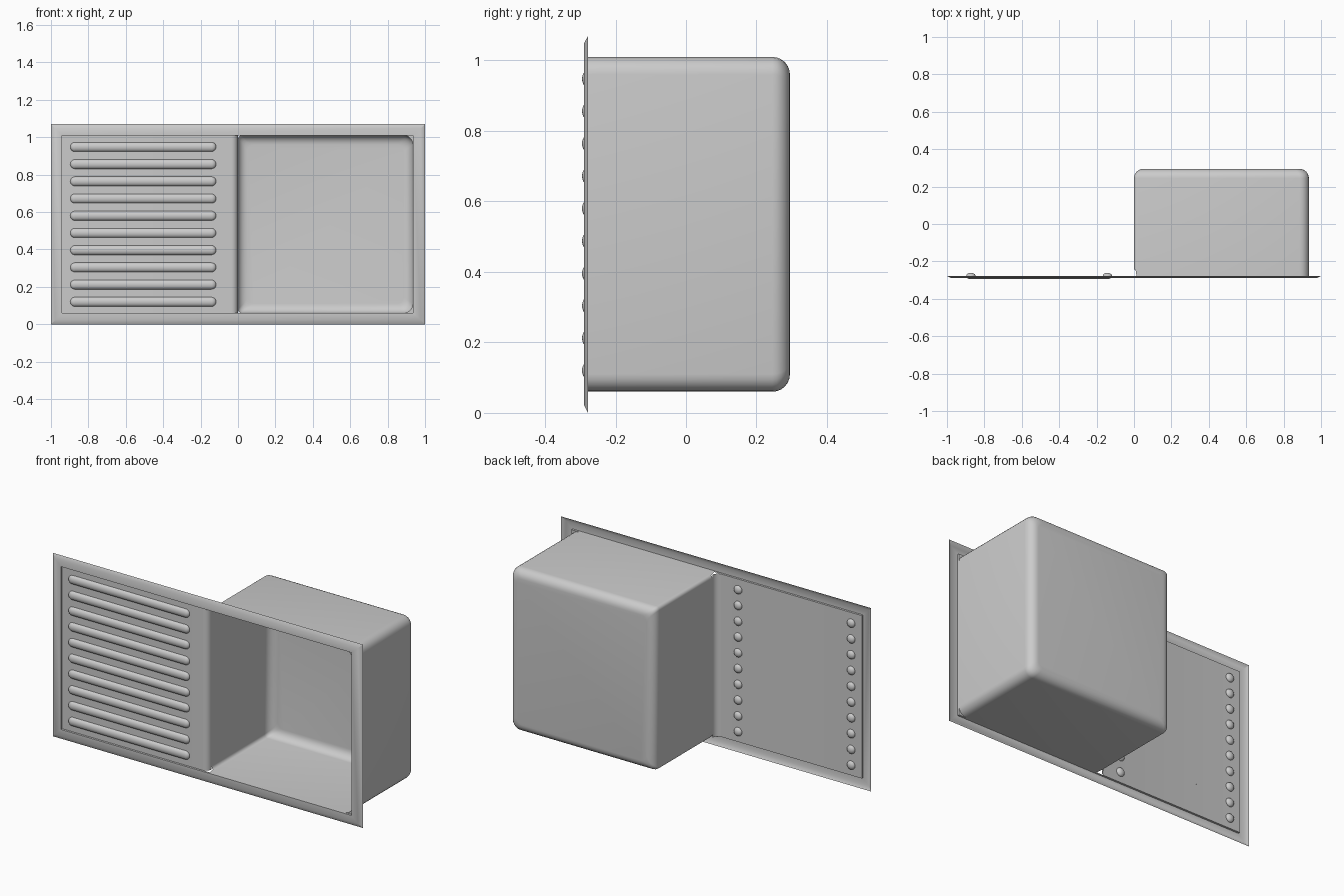
import bpy, bmesh, math

if "Cube" in bpy.data.objects:
    bpy.data.objects.remove(bpy.data.objects["Cube"])

Y = -0.278          # level of the sheet
TOP = 1.07
X0, X1, Z0, Z1 = -0.94, 0.935, 0.06, 1.01


def make(name, verts, faces):
    me = bpy.data.meshes.new(name)
    me.from_pydata(verts, [], faces)
    bm = bmesh.new()
    bm.from_mesh(me)
    bmesh.ops.recalc_face_normals(bm, faces=bm.faces)
    bm.to_mesh(me)
    bm.free()
    ob = bpy.data.objects.new(name, me)
    bpy.context.collection.objects.link(ob)
    bpy.ops.object.select_all(action='DESELECT')
    ob.select_set(True)
    bpy.context.view_layer.objects.active = ob
    bpy.ops.object.shade_smooth_by_angle(angle=math.radians(35))
    return ob


def loft(loops, closed=True):
    n = len(loops[0])
    verts = [v for lp in loops for v in lp]
    faces = [(i*n + j, i*n + (j+1) % n, (i+1)*n + (j+1) % n, (i+1)*n + j)
             for i in range(len(loops)-1) for j in range(n if closed else n-1)]
    return verts, faces


def rect(x0, x1, z0, z1, y):
    return [(x0, y, z0), (x1, y, z0), (x1, y, z1), (x0, y, z1)]


def corner(cx, cz, r, start, n=5):
    return [(cx + r*math.cos(a), cz + r*math.sin(a))
            for a in (start + math.pi/2*i/n for i in range(n+1))]


def rounded(inset, rl=0.02, rr=0.05):
    a, b, c, d = inset, X1-inset, Z0+inset, Z1-inset
    rl, rr = max(rl, 0.035*inset/0.05), max(rr-inset*0.3, 0.02)
    return (corner(b-rr, d-rr, rr, 0) + corner(a+rl, d-rl, rl, math.pi/2)
            + corner(a+rl, c+rl, rl, math.pi) + corner(b-rr, c+rr, rr, 1.5*math.pi))


# Raised frame: bevelled outer edge, flat band and step down
make("rim", *loft([rect(-1, 1, 0, TOP, Y),
                   rect(-0.977, 0.977, 0.023, TOP-0.023, -0.290),
                   rect(X0, X1, Z0, Z1, -0.290),
                   rect(X0, X1, Z0, Z1, Y)]))

# Draining board with a rolled lip down into the basin
R = 0.035
profile = [(X0, Y)] + [(-R + R*math.sin(t), Y + R - R*math.cos(t))
                       for t in (math.pi/2*i/6 for i in range(7))]
make("drainer_board", *loft([[(x, y, z) for x, y in profile] for z in (Z0, Z1)], False))

# Basin with rounded floor edge
F, YB = 0.05, 0.295
loops = [[(x, Y + R if x < 0.01 else Y, z) for x, z in rounded(0)]]
for i in range(7):
    t = math.pi/2*i/6
    loops.append([(x, YB - F + F*math.sin(t), z) for x, z in rounded(F*(1-math.cos(t)))])
verts, faces = loft(loops)
n = len(loops[0])
faces.append(tuple(range(len(verts)-n, len(verts))))
make("basin", verts, faces)

# Small flat webs closing the right-hand basin corners
for label, zc, sign in (("lower", Z0, 1), ("upper", Z1, -1)):
    r = 0.05
    arc = [(X1 - r + r*math.cos(a), Y, zc + sign*(r - r*math.sin(a)))
           for a in (math.pi/2*i/5 for i in range(6))]
    web = [(X1, Y, zc)] + arc
    make(label + "_corner_web", web, [(0, i, i+1) for i in range(1, 6)])

# Draining ribs: half-round bars with domed ends that show on the back
XL, XR, RZ, RY = -0.872, -0.142, 0.025, 0.017
for k in range(10):
    zc = 0.12 + 0.092*k
    bar = [[(x, Y - RY*math.sin(t), zc + RZ*math.cos(t))
            for t in (math.pi*i/10 for i in range(11))] for x in (XL, XR)]
    make(f"rib_{k+1}", *loft(bar, False))
    for side, x in (("left", XL), ("right", XR)):
        bpy.ops.mesh.primitive_uv_sphere_add(segments=20, ring_count=10, radius=1, location=(x, Y, zc))
        ob = bpy.context.object
        ob.name = f"rib_{k+1}_{side}_end"
        ob.scale = (RZ, RY, RZ)
        bpy.ops.object.shade_smooth_by_angle(angle=math.radians(35))
